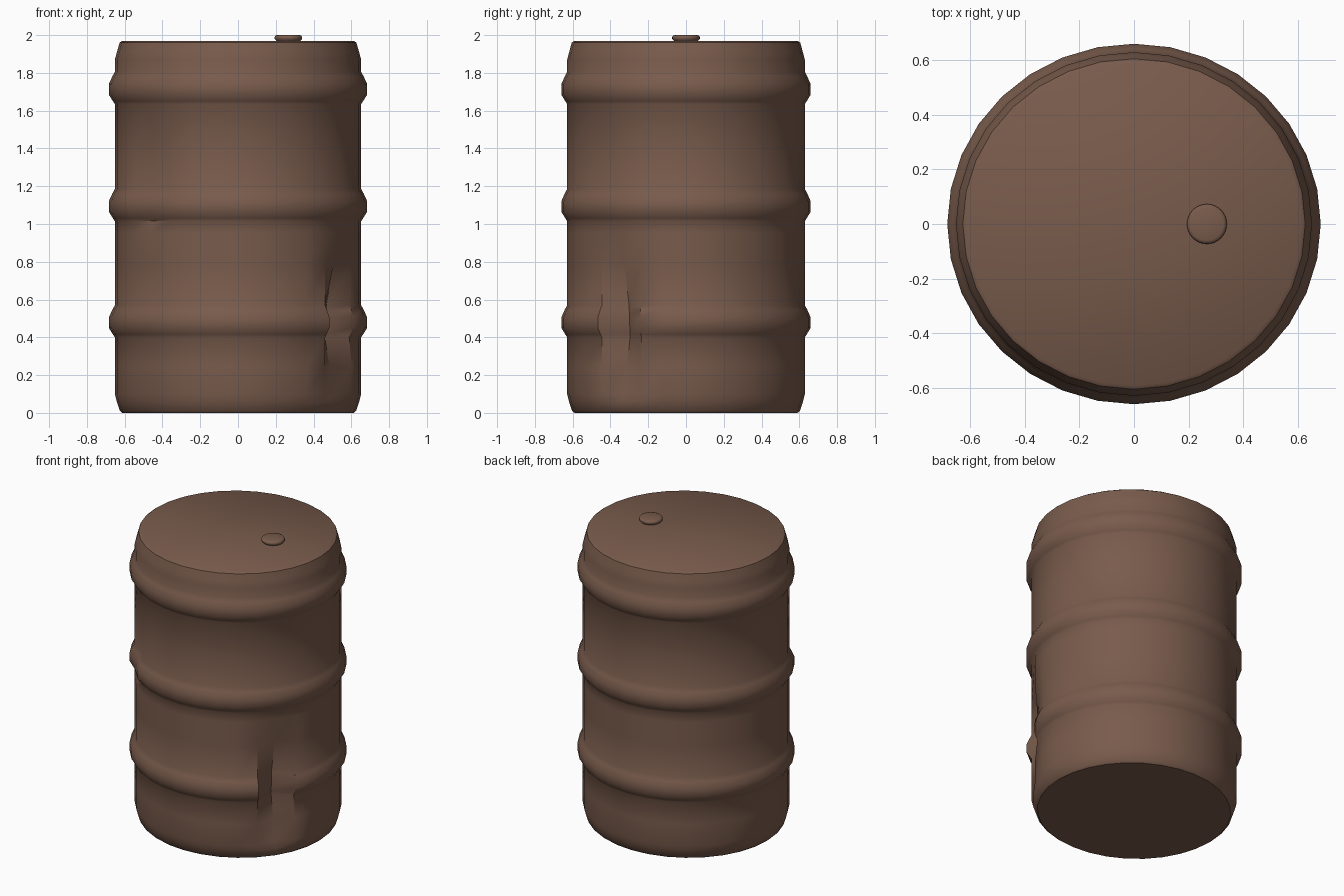
import bpy, bmesh
from math import cos, sin, pi, radians

if "Cube" in bpy.data.objects:
    bpy.data.objects.remove(bpy.data.objects["Cube"])

mat = bpy.data.materials.new("rusty_brown")
mat.diffuse_color = (0.19, 0.105, 0.072, 1)
mat.use_nodes = True
mat.node_tree.nodes["Principled BSDF"].inputs["Base Color"].default_value = mat.diffuse_color
SIDES = 32


def interp(z, pts):
    for (z0, d0), (z1, d1) in zip(pts, pts[1:]):
        if z0 <= z <= z1:
            return d0 + (d1 - d0) * (z - z0) / (z1 - z0)
    return 0.0


def lathe(name, profile, centre=(0, 0), squash=1.0, dents=None, angle=40):
    """Closed lathe; dents maps a column index to (z, depth) points."""
    bm = bmesh.new()
    rings = []
    for r, z in profile:
        ring = []
        for i in range(SIDES):
            a = 2 * pi * i / SIDES
            rr = r
            if dents and i in dents:
                base, pts = dents[i]
                d = interp(z, pts)
                if d > 0:
                    rr = min(r, base) - d
            ring.append(bm.verts.new((centre[0] + rr * cos(a),
                                      centre[1] + rr * sin(a) * squash, z)))
        rings.append(ring)
    for a, b in zip(rings, rings[1:]):
        for i in range(SIDES):
            j = (i + 1) % SIDES
            bm.faces.new((a[i], a[j], b[j], b[i]))
    bm.faces.new(rings[0][::-1])
    bm.faces.new(rings[-1])
    me = bpy.data.meshes.new(name)
    bm.to_mesh(me)
    bm.free()
    ob = bpy.data.objects.new(name, me)
    bpy.context.collection.objects.link(ob)
    me.materials.append(mat)
    bpy.ops.object.select_all(action='DESELECT')
    ob.select_set(True)
    bpy.context.view_layer.objects.active = ob
    bpy.ops.object.shade_smooth_by_angle(angle=radians(angle))
    return ob


# Barrel wall with three rolling hoops
R = 0.652
profile = [(0.612, 0.0), (0.626, 0.012), (0.642, 0.06), (R, 0.10), (R, 0.25)]
for z in (0.40, 1.015, 1.635):
    profile += [(R, z), (0.662, z + 0.015), (0.684, z + 0.05),
                (0.684, z + 0.105), (0.666, z + 0.145), (R, z + 0.17)]
    if z < 0.5:
        profile += [(R, 0.78), (R, 0.95)]
    elif z < 1.5:
        profile += [(R, 1.40)]
profile += [(R, 1.87), (0.641, 1.91), (0.627, 1.96), (0.612, 1.97)]

# Deep dent low on the front right, shallow one on the front left
dents = {
    29: (R, [(0.06, 0.0), (0.10, 0.04), (0.40, 0.10), (0.57, 0.09),
             (0.78, 0.045), (0.95, 0.015), (1.0, 0.0)]),
    30: (0.672, [(0.25, 0.0), (0.40, 0.015), (0.57, 0.015), (0.78, 0.0)]),
    20: (0.684, [(0.95, 0.0), (1.015, 0.02), (1.19, 0.03), (1.40, 0.025), (1.63, 0.0)]),
}
lathe("barrel_body", profile, squash=0.965, dents=dents)

# Bung cap on the lid
lathe("bung_cap", [(0.06, 1.965), (0.066, 1.972), (0.073, 1.981),
                   (0.073, 1.990), (0.068, 1.997), (0.060, 2.0)],
      centre=(0.267, 0), angle=60)
